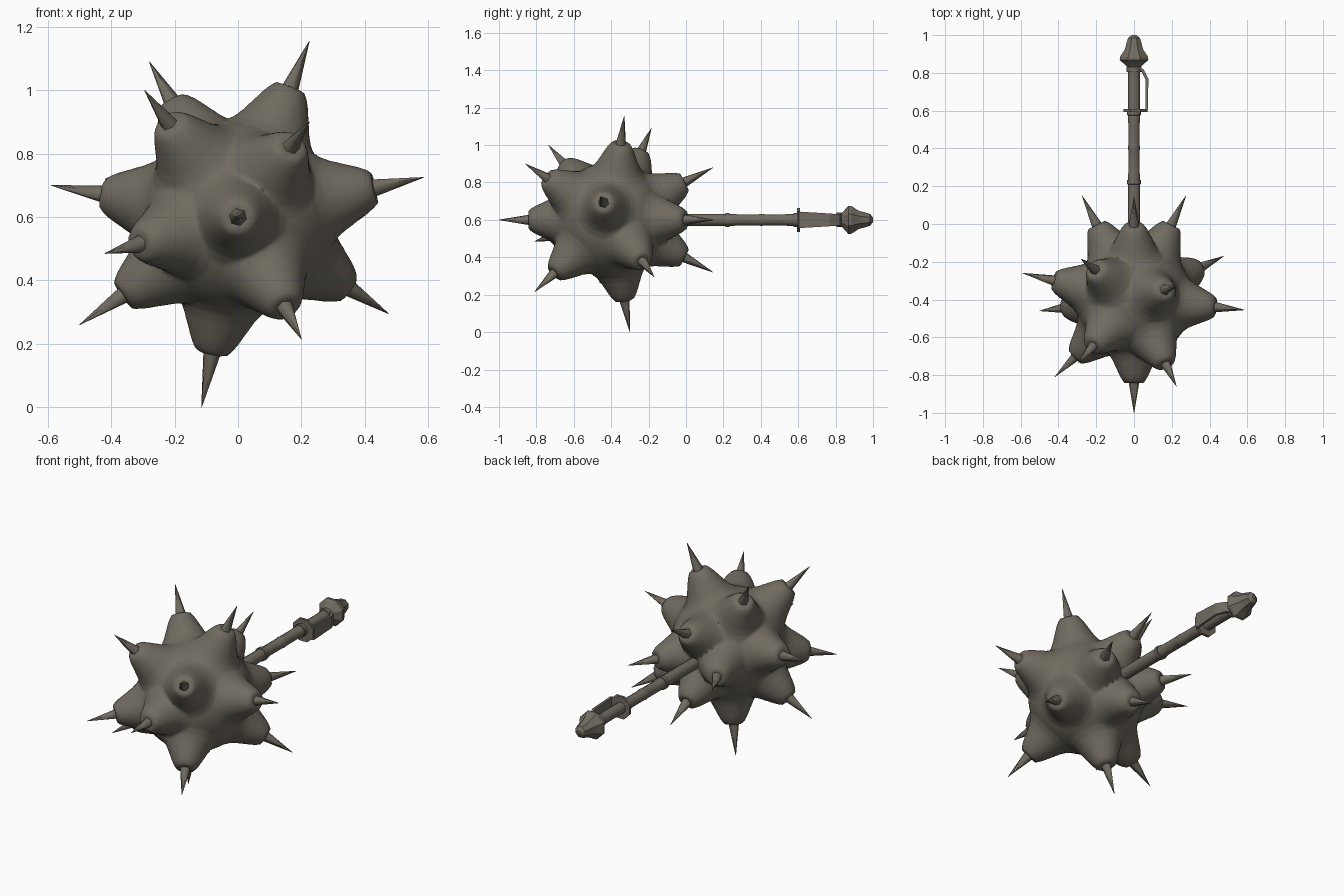
import bpy, bmesh, math
from mathutils import Vector

if "Cube" in bpy.data.objects:
    bpy.data.objects.remove(bpy.data.objects["Cube"])

iron = bpy.data.materials.new("dark iron")
iron.diffuse_color = (0.165, 0.147, 0.118, 1)
iron.use_nodes = True
iron.node_tree.nodes["Principled BSDF"].inputs["Base Color"].default_value = iron.diffuse_color
C = Vector((0, -0.40, 0.60))          # centre of the mace head

# spike tips (absolute positions)
tips = [Vector(t) for t in [
    (0, -1.0, .60), (.275, .15, .60), (-.275, .15, .60), (0, .145, .88), (0, .145, .32),
    (-.28, -.185, 1.09), (-.295, -.735, 1.0), (.225, -.33, 1.155), (.225, -.86, .90),
    (.585, -.455, .725), (.475, -.17, .295), (.20, -.81, .215), (-.115, -.30, 0),
    (-.50, -.46, .26), (-.42, -.81, .485), (-.59, -.26, .70)]]
dirs = [(t - C).normalized() for t in tips]


def finish(name, bm, angle):
    bmesh.ops.recalc_face_normals(bm, faces=bm.faces)
    me = bpy.data.meshes.new(name)
    bm.to_mesh(me)
    bm.free()
    me.materials.append(iron)
    ob = bpy.data.objects.new(name, me)
    bpy.context.collection.objects.link(ob)
    bpy.ops.object.select_all(action='DESELECT')
    ob.select_set(True)
    bpy.context.view_layer.objects.active = ob
    bpy.ops.object.shade_smooth_by_angle(angle=math.radians(angle))
    return ob


def lathe(bm, start, axis, profile, n, phase=0.0):
    """Rings of (distance, radius) along an axis, closed at both ends."""
    axis = axis.normalized()
    u = axis.orthogonal().normalized()
    v = axis.cross(u)
    rings = []
    for d, r in profile:
        rings.append([bm.verts.new(start + axis * d + r * (
            u * math.cos(2 * math.pi * i / n + phase) + v * math.sin(2 * math.pi * i / n + phase)))
            for i in range(n)])
    for a, b in zip(rings, rings[1:]):
        for i in range(n):
            bm.faces.new((a[i], a[(i + 1) % n], b[(i + 1) % n], b[i]))
    bm.faces.new(rings[0])
    bm.faces.new(rings[-1])


# head: sphere pulled out into flat-topped mounds below each spike
mound = [(6.5, .445), (9.5, .420), (14, .378), (19, .342), (24, .320), (30, .309), (90, .306)]


def head_radius(deg):
    if deg < mound[0][0]:
        return .442 / math.cos(math.radians(deg))
    for (a0, r0), (a1, r1) in zip(mound, mound[1:]):
        if deg <= a1:
            return r0 + (r1 - r0) * (deg - a0) / (a1 - a0)
    return mound[-1][1]


bm = bmesh.new()
bmesh.ops.create_icosphere(bm, subdivisions=6, radius=1)
for v in bm.verts:
    d = v.co.normalized()
    deg = math.degrees(math.acos(max(-1, min(1, max(d.dot(s) for s in dirs)))))
    v.co = C + d * head_radius(deg)
finish("mace_head", bm, 60)

# spikes
bm = bmesh.new()
for t, s in zip(tips, dirs):
    lathe(bm, C, s, [(.425, .031), ((t - C).length, .001)], 6)
finish("spikes", bm, 65)

# handle shaft with collars
Y = Vector((0, 1, 0))
O = Vector((0, 0, .60))
bm = bmesh.new()
lathe(bm, O, Y, [(-.15, .033), (.21, .033), (.211, .039), (.232, .039), (.233, .033),
                 (.25, .034), (.27, .031), (.39, .031), (.40, .034), (.42, .031), (.53, .031),
                 (.55, .034), (.575, .033), (.576, .038), (.595, .038), (.596, .032),
                 (.805, .032), (.806, .040), (.83, .040), (.831, .03), (.86, .03)], 12)
finish("handle", bm, 35)

# pommel
bm = bmesh.new()
lathe(bm, O, Y, [(.825, .035), (.838, .045), (.868, .082), (.885, .080), (.925, .052),
                 (.955, .044), (.985, .034), (1.0, .012)], 8, math.pi / 8)
finish("pommel", bm, 25)

# cross guard plate
bm = bmesh.new()
lathe(bm, O + Vector((.008, 0, 0)), Y, [(.594, .070), (.609, .070)], 8, math.pi / 8)
finish("guard_plate", bm, 30)

# knuckle guard: bent strip, narrowing toward the pommel
bm = bmesh.new()
path = [(.067, .600, .044), (.069, .765, .034), (.045, .815, .030), (.020, .832, .028)]
rings = []
for x, y, h in path:
    rings.append([bm.verts.new((x + dx, y + dy, .6 + dz)) for dx, dy, dz in
                  [(-.007, -.003, -h), (.007, .003, -h), (.007, .003, h), (-.007, -.003, h)]])
for a, b in zip(rings, rings[1:]):
    for i in range(4):
        bm.faces.new((a[i], a[(i + 1) % 4], b[(i + 1) % 4], b[i]))
bm.faces.new(rings[0])
bm.faces.new(rings[-1])
finish("knuckle_guard", bm, 25)
